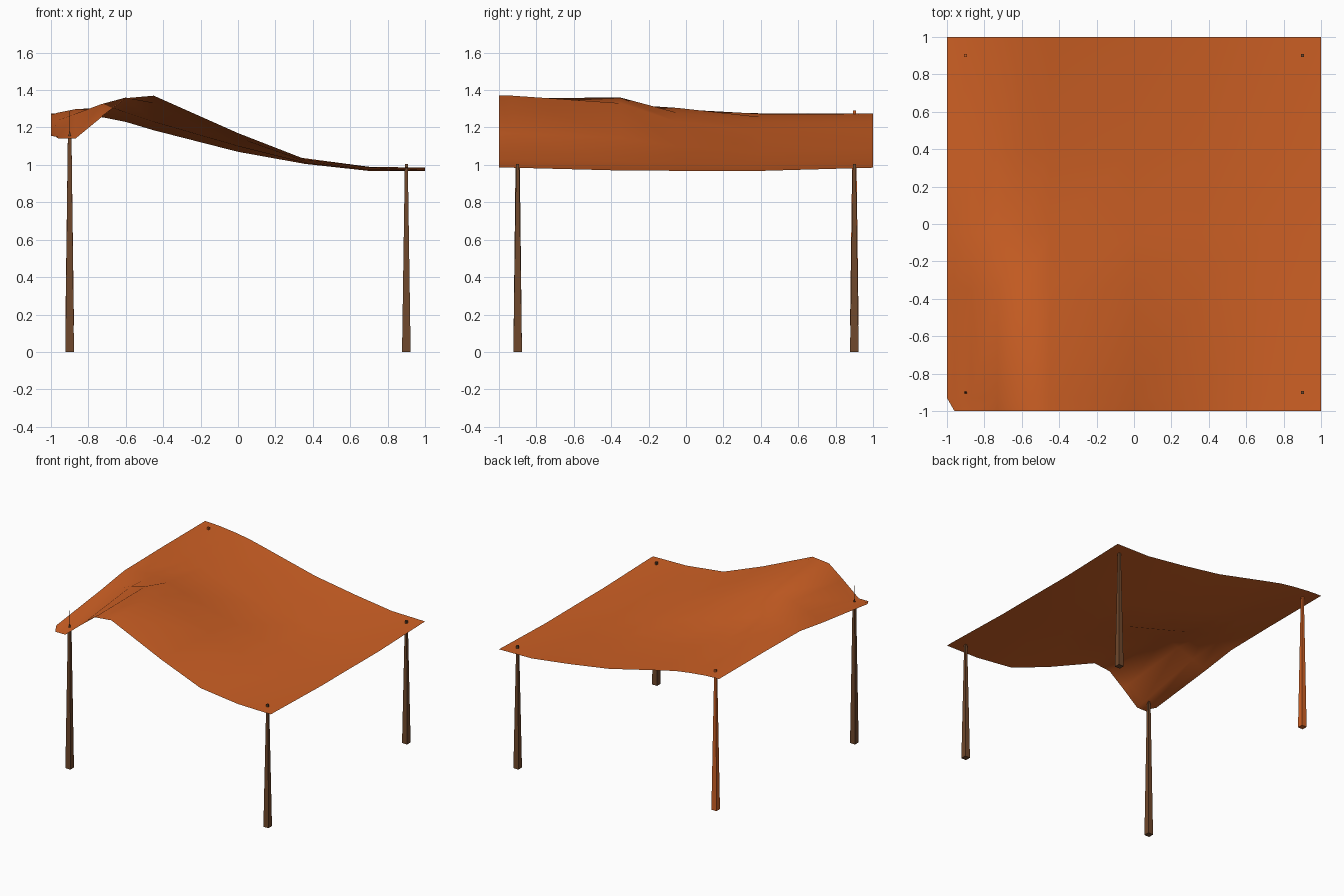
import bpy, bmesh, math

if "Cube" in bpy.data.objects:
    bpy.data.objects.remove(bpy.data.objects["Cube"])


def material(name, color):
    m = bpy.data.materials.new(name)
    m.diffuse_color = (*color, 1)
    m.use_nodes = True
    m.node_tree.nodes["Principled BSDF"].inputs["Base Color"].default_value = m.diffuse_color
    return m


cloth_mat = material("orange_cloth", (0.62, 0.118, 0.018))
wood_mat = material("brown_wood", (0.16, 0.065, 0.025))


def add_object(name, bm, mat):
    mesh = bpy.data.meshes.new(name)
    bm.to_mesh(mesh)
    bm.free()
    mesh.materials.append(mat)
    ob = bpy.data.objects.new(name, mesh)
    bpy.context.collection.objects.link(ob)
    return ob


# Sagging canopy sheet: heights on an uneven grid, one row per y
xs = [-1, -0.96, -0.87, -0.73, -0.6, -0.45, 0, 0.36, 0.7, 1]
rows = [
    (-1.00, [1.155, 1.14, 1.14, 1.255, 1.355, 1.37, 1.17, 1.03, 0.99, 0.985]),
    (-0.93, [1.155, 1.15, 1.15, 1.262, 1.357, 1.37, 1.168, 1.03, 0.985, 0.985]),
    (-0.35, [1.225, 1.24, 1.273, 1.325, 1.36, 1.33, 1.145, 1.018, 0.973, 0.97]),
    (-0.05, [1.268, 1.28, 1.298, 1.305, 1.28, 1.23, 1.1, 1.01, 0.968, 0.97]),
    (0.40, [1.274, 1.276, 1.273, 1.256, 1.23, 1.185, 1.07, 1.005, 0.968, 0.968]),
    (1.00, [1.275, 1.275, 1.27, 1.255, 1.235, 1.2, 1.092, 1.035, 0.99, 0.985]),
]
bm = bmesh.new()
grid = [[bm.verts.new((x, y, z)) for x, z in zip(xs, heights)] for y, heights in rows]
# clipped drooping corner
grid[0][0].co.x, grid[0][0].co.y = -0.98, -0.965
for a, b in zip(grid, grid[1:]):
    for i in range(len(xs) - 1):
        f = bm.faces.new((a[i], a[i + 1], b[i + 1], b[i]))
        f.smooth = True
add_object("canopy", bm, cloth_mat)


# Tapered square poles: stacked rings of (half width, height), capped at both ends
def pole(name, x, y, profile, mat):
    bm = bmesh.new()
    rings = [[bm.verts.new((x + sx * h, y + sy * h, z))
              for sx, sy in ((1, 1), (-1, 1), (-1, -1), (1, -1))] for h, z in profile]
    for a, b in zip(rings, rings[1:]):
        for k in range(4):
            n = (k + 1) % 4
            bm.faces.new((a[k], a[n], b[n], b[k]))
    bm.faces.new(rings[0][::-1])
    bm.faces.new(rings[-1])
    add_object(name, bm, mat)


for label, y in (("front", -0.9), ("back", 0.9)):
    pole(label + "_right_pole", 0.9, y, [(0.023, 0), (0.008, 1.005)], wood_mat)
pole("front_left_pole", -0.9, -0.9, [(0.023, 0), (0.01, 1.13), (0.002, 1.18), (0.002, 1.29)], wood_mat)
pole("back_left_pole", -0.9, 0.9, [(0.023, 0.14), (0.008, 1.29)], cloth_mat)
